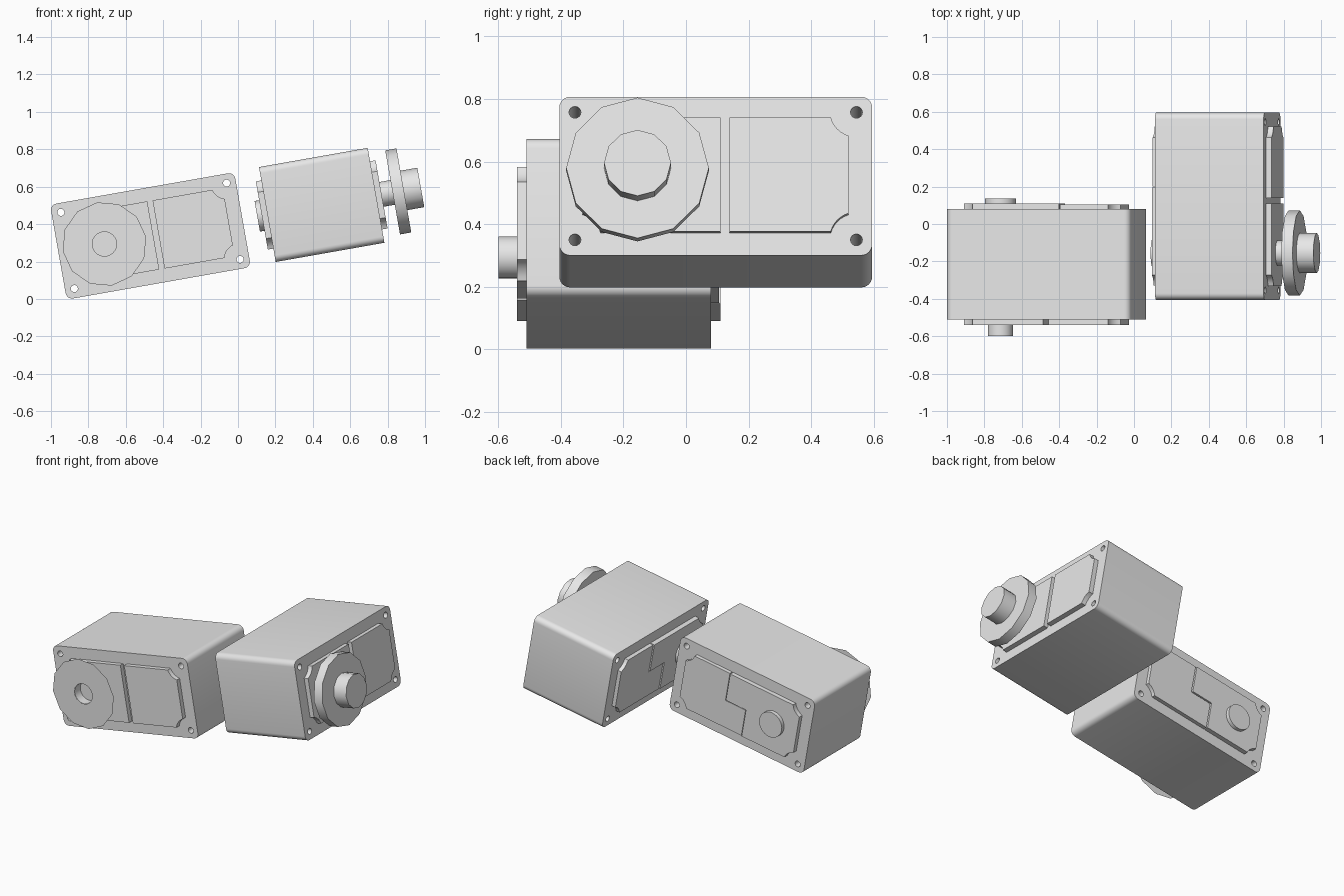
import bpy, bmesh
from math import cos, sin, radians, tau
from mathutils import Matrix

if "Cube" in bpy.data.objects:
    bpy.data.objects.remove(bpy.data.objects["Cube"], do_unlink=True)

grey = bpy.data.materials.new("plain_grey")
grey.use_nodes = True
grey.diffuse_color = (0.8, 0.8, 0.8, 1)
grey.node_tree.nodes["Principled BSDF"].inputs["Base Color"].default_value = (0.8, 0.8, 0.8, 1)

HALF_L, HALF_H, HALF_D = 0.5, 0.2575, 0.295    # case half sizes
BOLT_U, BOLT_V = 0.45, 0.207                   # corner bolt holes
PANEL_V = 0.185
AXIS = -0.25                                   # output shaft position


def arc(u, v, r, a0, a1, n):
    angles = [radians(a0 + (a1 - a0) * i / n) for i in range(n + 1)]
    return [(u + r * cos(a), v + r * sin(a)) for a in angles]


def circle(u, v, r, n):
    return arc(u, v, r, 0, 360, n)[:-1]


def rounded_rect(hu, hv, r):
    pts = []
    for k, (su, sv) in enumerate([(1, 1), (-1, 1), (-1, -1), (1, -1)]):
        pts += arc(su * (hu - r), sv * (hv - r), r, 90 * k, 90 * k + 90, 6)
    return pts


def panel_outline(inner, side):
    """Panel end with scooped corners round the bolts, closed by an inner edge."""
    notch = arc(BOLT_U, BOLT_V, 0.085, 253, 195, 6)
    outer = [(u, -v) for u, v in reversed(notch)] + notch
    return inner + [(side * u, v) for u, v in outer]


def prism(name, loops, d0, d1, place):
    """Fill outlines (with holes) at depth d0 and extrude them to d1; front is -y."""
    bm = bmesh.new()
    edges = []
    for loop in loops:
        vs = [bm.verts.new((u, -d0, v)) for u, v in loop]
        edges += [bm.edges.new((a, b)) for a, b in zip(vs, vs[1:] + vs[:1])]
    bmesh.ops.triangle_fill(bm, use_beauty=True, edges=edges, normal=(0, -1, 0))
    if d1 != d0:
        ret = bmesh.ops.extrude_face_region(bm, geom=bm.faces[:], use_keep_orig=True)
        moved = [g for g in ret["geom"] if isinstance(g, bmesh.types.BMVert)]
        bmesh.ops.translate(bm, verts=moved, vec=(0, d0 - d1, 0))
        bmesh.ops.recalc_face_normals(bm, faces=bm.faces[:])
    else:
        bm.normal_update()
        bmesh.ops.reverse_faces(bm, faces=[f for f in bm.faces if f.normal.y > 0])
    mesh = bpy.data.meshes.new(name)
    bm.to_mesh(mesh)
    bm.free()
    for p in mesh.polygons:
        p.use_smooth = True
    mesh.set_sharp_from_angle(angle=radians(32))
    mesh.materials.append(grey)
    obj = bpy.data.objects.new(name, mesh)
    obj.matrix_world = place
    bpy.context.collection.objects.link(obj)
    return obj


def motor(prefix, centre, turn):
    place = (Matrix.Translation(centre) @ Matrix.Rotation(radians(-10), 4, 'Y')
             @ Matrix.Rotation(radians(turn), 4, 'Z'))

    # case with four bolt holes right through
    holes = [circle(su * BOLT_U, sv * BOLT_V, 0.019, 16) for su in (1, -1) for sv in (1, -1)]
    prism(prefix + "_case", [rounded_rect(HALF_L, HALF_H, 0.035)] + holes,
          -HALF_D, HALF_D, place)

    # two front panels with a straight gap
    for label, side, u in (("shaft", -1, 0.015), ("plain", 1, 0.044)):
        inner = [(u, PANEL_V), (u, -PANEL_V)]
        prism(f"{prefix}_front_{label}_panel", [panel_outline(inner, side)],
              HALF_D, HALF_D + 0.03, place)

    # two interlocking back panels with a stepped joint
    for label, side, g, t in (("shaft", -1, 0, 0.03), ("plain", 1, 0.006, 0.025)):
        inner = [(0.1 + g, PANEL_V), (0.1 + g, -g), (-0.05 + g, -g), (-0.05 + g, -PANEL_V)]
        prism(f"{prefix}_back_{label}_panel", [panel_outline(inner, side)],
              -HALF_D, -HALF_D - t, place)

    # pivot boss on the back
    prism(prefix + "_back_boss", [circle(AXIS, 0, 0.083, 32)], -0.32, -0.35, place)
    return place


# left motor: hollow shaft with a thin flat horn
place = motor("left_motor", (-0.468, -0.215, 0.337), 0)
bore = circle(AXIS, 0, 0.067, 32)
prism("left_shaft_tube", [bore, circle(AXIS, 0, 0.065, 32)], 0.32, 0.384, place)
prism("left_horn_disc", [circle(AXIS, 0, 0.226, 12), bore], 0.385, 0.385, place)

# right motor: solid shaft, thick horn and hub
place = motor("right_motor", (0.4475, 0.095, 0.5025), 90)
prism("right_shaft", [bore], 0.32, 0.39, place)
prism("right_horn_disc", [circle(AXIS, 0, 0.228, 12)], 0.385, 0.446, place)
prism("right_horn_hub", [circle(AXIS, 0, 0.107, 12)], 0.44, 0.538, place)
